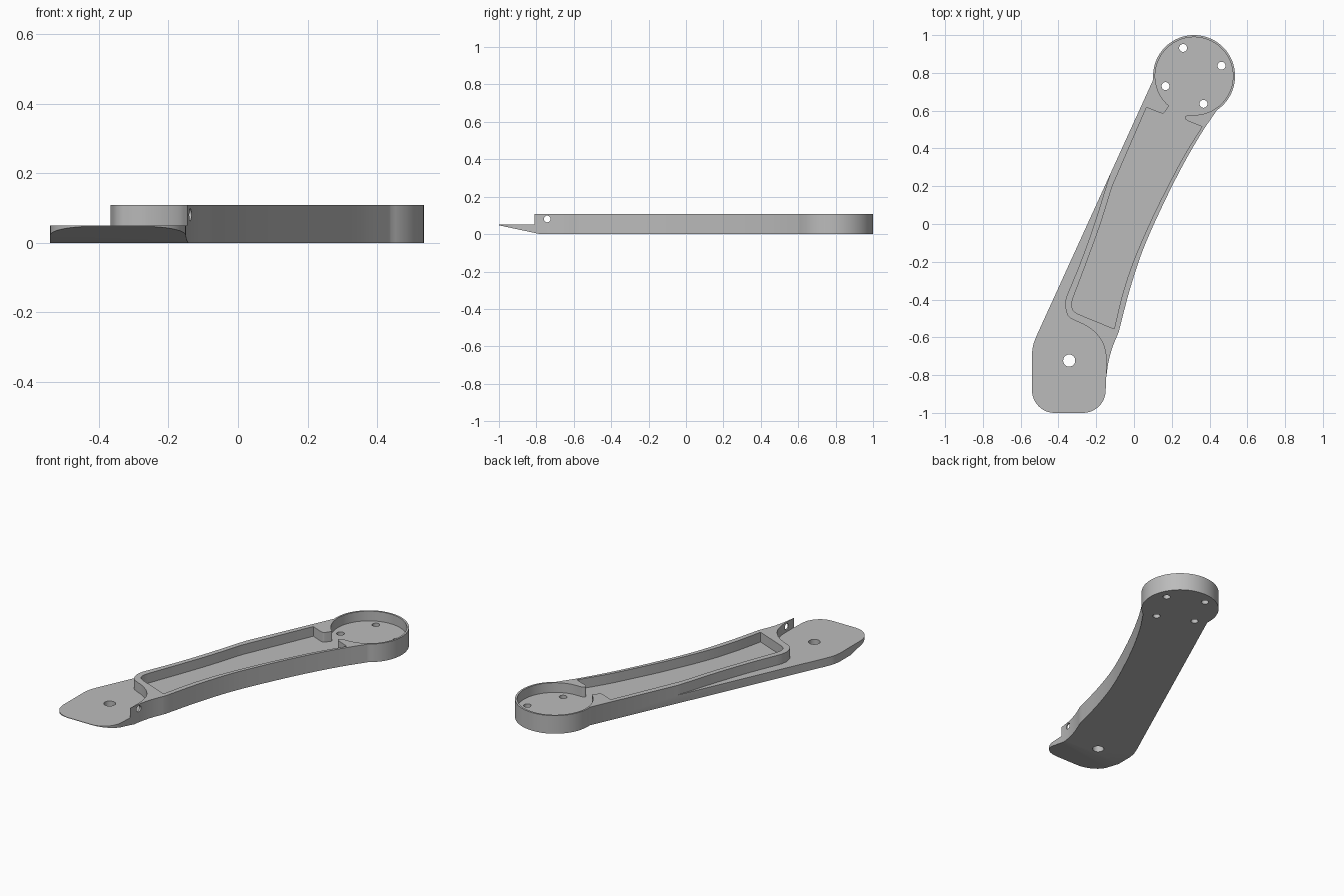
import bpy, bmesh, math
from mathutils import Vector, Matrix

if "Cube" in bpy.data.objects:
    bpy.data.objects.remove(bpy.data.objects["Cube"], do_unlink=True)

TOP, FLOOR = 0.108, 0.05
HUB = Vector((0.318, 0.783))

grey = bpy.data.materials.new("plain grey")
grey.use_nodes = True
grey.diffuse_color = (0.5, 0.5, 0.5, 1)
grey.node_tree.nodes["Principled BSDF"].inputs["Base Color"].default_value = (0.5, 0.5, 0.5, 1)


def arc(center, radius, start, end, steps):
    """Points along a circular arc, angles in degrees."""
    out = []
    for i in range(steps + 1):
        a = math.radians(start + (end - start) * i / steps)
        out.append((center[0] + radius * math.cos(a), center[1] + radius * math.sin(a)))
    return out


def spline(points, steps=6):
    """Smooth curve through the given points."""
    p = [Vector(q) for q in points]
    p = [2 * p[0] - p[1]] + p + [2 * p[-1] - p[-2]]
    out = []
    for a, b, c, d in zip(p, p[1:], p[2:], p[3:]):
        for i in range(steps):
            t = i / steps
            out.append(tuple(0.5 * (2 * b + (c - a) * t + (2 * a - 5 * b + 4 * c - d) * t * t
                                    + (3 * b - a - 3 * c + d) * t ** 3)))
    return out + [tuple(p[-2])]


def prism(name, outline, low, high, matrix=Matrix()):
    """Extrude a flat outline into a closed solid."""
    bm = bmesh.new()
    face = bm.faces.new([bm.verts.new((x, y, low)) for x, y in outline])
    top = bmesh.ops.extrude_face_region(bm, geom=[face])["geom"]
    bmesh.ops.translate(bm, vec=(0, 0, high - low),
                        verts=[v for v in top if isinstance(v, bmesh.types.BMVert)])
    bmesh.ops.transform(bm, matrix=matrix, verts=bm.verts)
    bmesh.ops.recalc_face_normals(bm, faces=bm.faces)
    mesh = bpy.data.meshes.new(name)
    bm.to_mesh(mesh)
    bm.free()
    obj = bpy.data.objects.new(name, mesh)
    mesh.materials.append(grey)
    bpy.context.collection.objects.link(obj)
    return obj


def cut(target, cutter):
    """Subtract a solid, then discard it."""
    cutter.hide_render = True
    mod = target.modifiers.new("cut", 'BOOLEAN')
    mod.operation, mod.solver, mod.object = 'DIFFERENCE', 'EXACT', cutter
    bpy.context.view_layer.objects.active = target
    bpy.ops.object.modifier_apply(modifier=mod.name)
    bpy.data.objects.remove(cutter, do_unlink=True)


# Full silhouette: round hub, straight left side, rounded tongue, curved right side
outline = arc(HUB, 0.217, -56, 185, 56)
outline += spline([(-0.515, -0.59), (-0.532, -0.635), (-0.54, -0.68)], 4)
outline += arc((-0.42, -0.88), 0.12, 180, 270, 12)
outline += arc((-0.27, -0.88), 0.12, 270, 360, 12)
outline += spline([(-0.147, -0.81), (-0.135, -0.73), (-0.113, -0.65), (-0.08, -0.57)], 4)
outline += spline([(-0.073, -0.54), (-0.02, -0.34), (0.05, -0.13), (0.15, 0.095),
                   (0.25, 0.295), (0.35, 0.47), (0.435, 0.597)])
arm = prism("arm", outline, 0, TOP)

# Lowered tongue and tapering side ledge
ledge = spline([(-0.105, 0.33), (-0.15, 0.19), (-0.21, 0.0), (-0.282, -0.2), (-0.36, -0.39)])
ledge += spline([(-0.366, -0.43), (-0.35, -0.485), (-0.315, -0.51), (-0.26, -0.535),
                 (-0.205, -0.575), (-0.165, -0.63), (-0.147, -0.70)])
ledge += [(-0.147, -1.2), (-0.9, -1.2), (-0.9, 0.33)]
cut(arm, prism("ledge_cutter", ledge, FLOOR, 0.2))

# Long pocket opening into the round hub recess
pocket = arc(HUB, 0.206, 230, -90, 72)
pocket += spline([(0.285, 0.577), (0.27, 0.567), (0.272, 0.555), (0.29, 0.543)], 4)
pocket += spline([(0.36, 0.515), (0.27, 0.37), (0.2, 0.24), (0.1, 0.04),
                  (0.0, -0.19), (-0.06, -0.37), (-0.105, -0.555)])
pocket += spline([(-0.30, -0.475), (-0.322, -0.457), (-0.33, -0.425), (-0.322, -0.39)], 4)
pocket += spline([(-0.25, -0.2), (-0.178, 0.0), (-0.115, 0.2)])
pocket += [(0.066, 0.617)]
pocket += spline([(0.14, 0.587), (0.155, 0.586), (0.166, 0.597)], 4)
cut(arm, prism("pocket_cutter", pocket, FLOOR, 0.2))

# Sloped underside of the tongue, extruded across x
across = Matrix(((0, 0, 1, 0), (1, 0, 0, 0), (0, 1, 0, 0), (0, 0, 0, 1)))
wedge = [(-0.78, 0), (-1.0, 0.047), (-1.2, 0.09), (-1.2, -0.2), (-0.78, -0.2)]
cut(arm, prism("wedge_cutter", wedge, -0.8, 0.3, across))

# Four hub screw holes, the tongue hole and the small cross hole
for x, y in [(0.26, 0.932), (0.463, 0.838), (0.167, 0.73), (0.368, 0.636)]:
    cut(arm, prism("hole_cutter", arc((x, y), 0.021, 0, 345, 23), -0.1, 0.2))
cut(arm, prism("hole_cutter", arc((-0.343, -0.723), 0.032, 0, 348, 29), -0.1, 0.2))
cut(arm, prism("hole_cutter", arc((-0.742, 0.081), 0.018, 0, 345, 23), -0.2, 0.0, across))

# Smooth curved walls with crisp rims
bpy.ops.object.select_all(action='DESELECT')
arm.select_set(True)
bpy.context.view_layer.objects.active = arm
bpy.ops.object.shade_smooth_by_angle(angle=math.radians(30))
